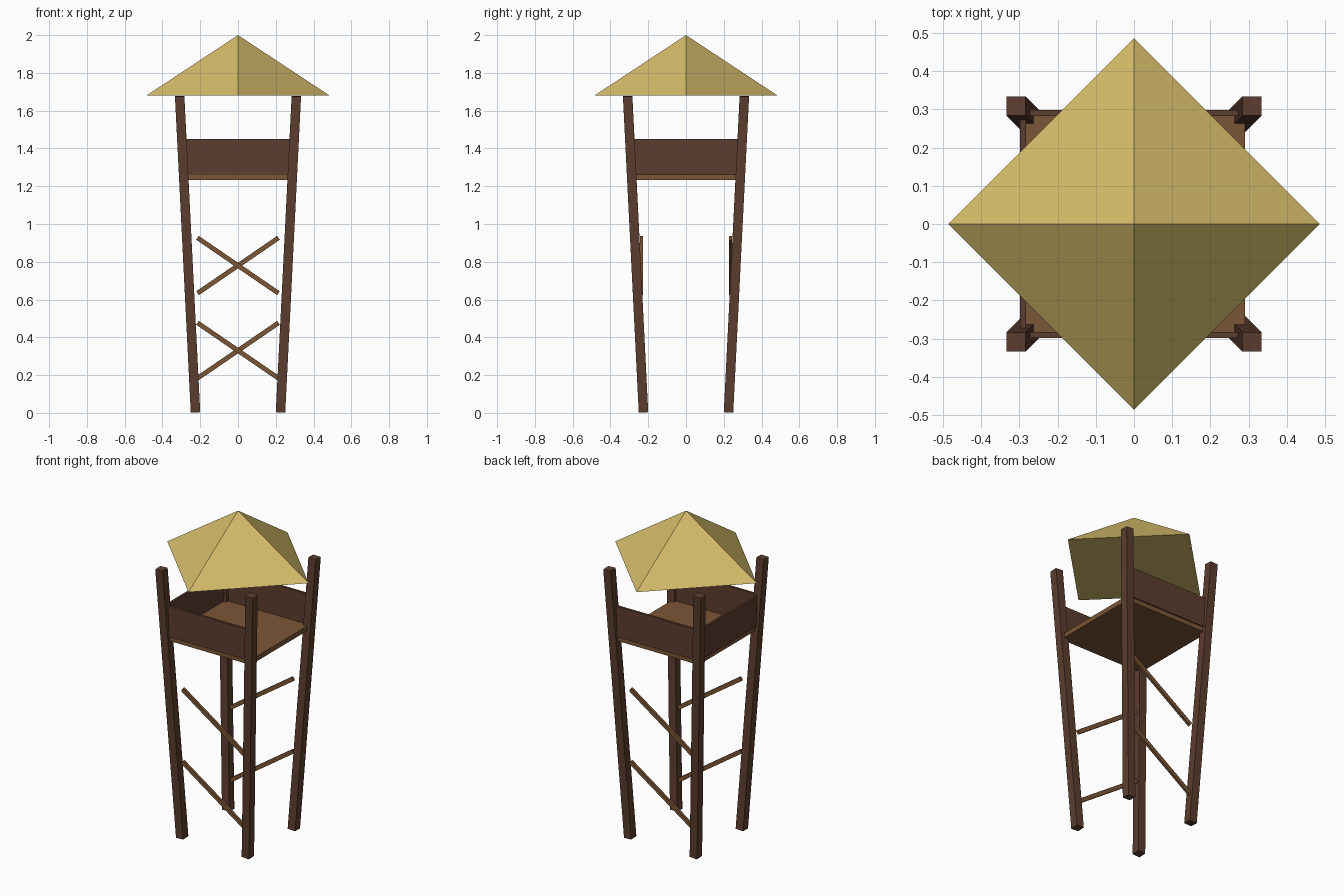
import bpy
import math

if "Cube" in bpy.data.objects:
    bpy.data.objects.remove(bpy.data.objects["Cube"])


def material(name, rgb):
    m = bpy.data.materials.new(name)
    m.diffuse_color = [(c / 255 / 12.92) if c < 11 else ((c / 255 + 0.055) / 1.055) ** 2.4 for c in rgb] + [1]
    m.use_nodes = True
    m.node_tree.nodes["Principled BSDF"].inputs["Base Color"].default_value = m.diffuse_color
    return m


DARK = material("dark wood", (92, 61, 46))
LIGHT = material("light wood", (123, 86, 54))
THATCH = material("straw", (212, 187, 106))


def box(name, loc, size, mat, rot=(0, 0, 0)):
    bpy.ops.mesh.primitive_cube_add(size=1, location=loc, rotation=rot)
    o = bpy.context.object
    o.name = name
    o.scale = size
    o.data.materials.append(mat)
    return o


# four legs splaying outwards towards the top
for sx in (-1, 1):
    for sy in (-1, 1):
        box("leg", (sx * 0.267, sy * 0.267, 0.84), (0.05, 0.05, 1.677), DARK,
            (-0.05 * sy, 0.05 * sx, 0))

# single diagonal braces on the front and back, leaning opposite ways
for sy in (-1, 1):
    for z in (0.33, 0.78):
        box("brace", (0, sy * 0.235, z), (0.52, 0.015, 0.025), LIGHT, (0, -0.6 * sy, 0))

# platform with walls on three sides (right side open)
box("platform", (0, 0, 1.247), (0.58, 0.58, 0.03), LIGHT)
box("front_wall", (0, -0.29, 1.355), (0.57, 0.015, 0.19), DARK)
box("back_wall", (0, 0.29, 1.355), (0.57, 0.015, 0.19), DARK)
box("left_wall", (-0.29, 0, 1.355), (0.015, 0.57, 0.19), DARK)

# four-sided roof with its corners on the axes
bpy.ops.mesh.primitive_cone_add(vertices=4, radius1=0.485, radius2=0, depth=0.32,
                                location=(0, 0, 1.84))
roof = bpy.context.object
roof.name = "roof"
roof.data.materials.append(THATCH)
